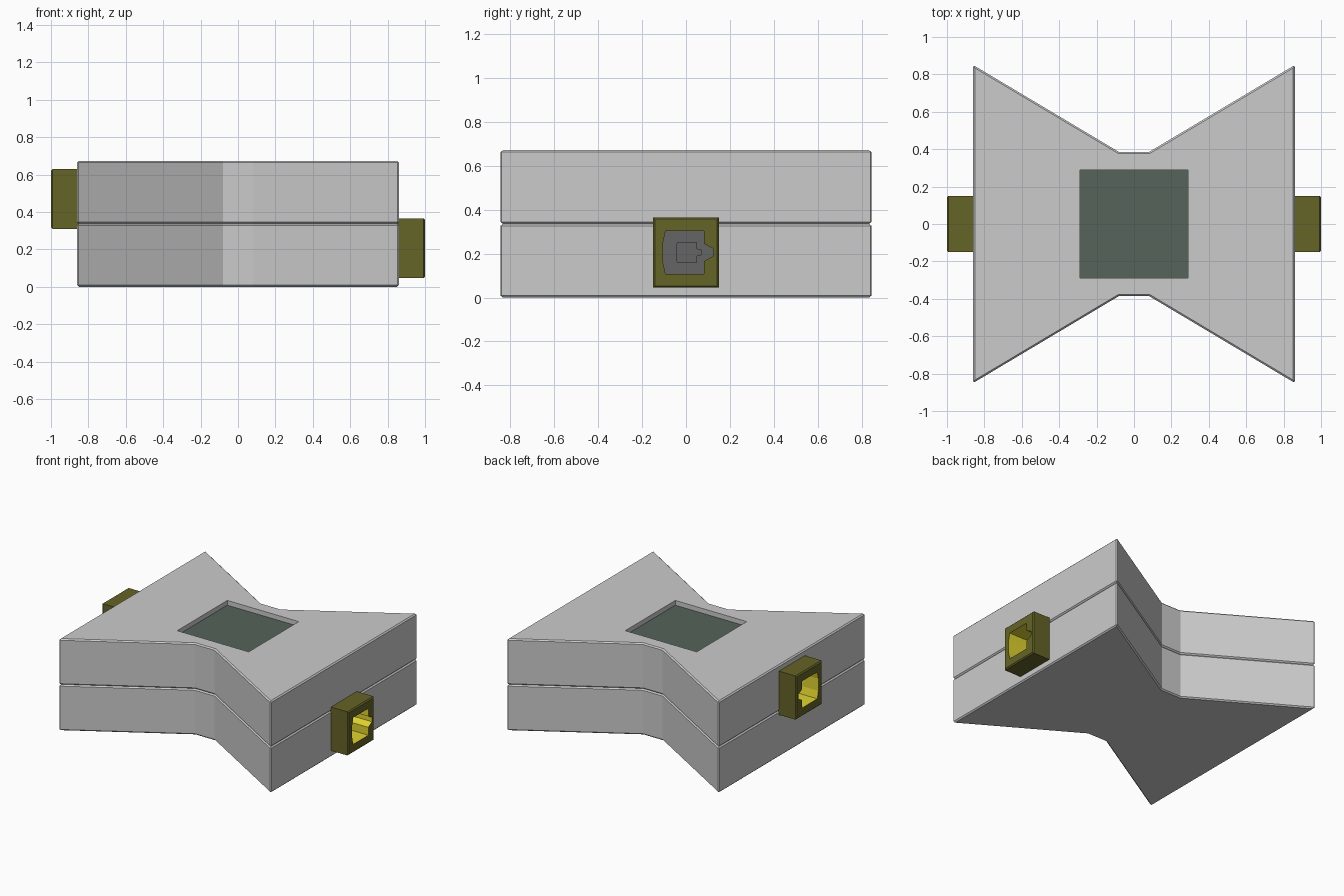
import bpy, bmesh

if "Cube" in bpy.data.objects:
    bpy.data.objects.remove(bpy.data.objects["Cube"])


def material(name, rgb):
    m = bpy.data.materials.new(name)
    m.diffuse_color = (*rgb, 1)
    m.use_nodes = True
    m.node_tree.nodes["Principled BSDF"].inputs["Base Color"].default_value = m.diffuse_color
    return m


olive = material("olive", (0.13, 0.125, 0.02))
yellow = material("yellow", (0.75, 0.65, 0.03))
dark_grey = material("dark_grey", (0.13, 0.13, 0.13))
green = material("dark_green", (0.09, 0.125, 0.1))


def prism(name, pts, lo, hi, axis="z"):
    """Extrude an outline along z (x, y points) or along x (y, z points)."""
    bm = bmesh.new()
    put = (lambda p, h: (p[0], p[1], h)) if axis == "z" else (lambda p, h: (h, p[0], p[1]))
    face = bm.faces.new([bm.verts.new(put(p, lo)) for p in pts])
    new = bmesh.ops.extrude_face_region(bm, geom=[face])["geom"]
    shift = (0, 0, hi - lo) if axis == "z" else (hi - lo, 0, 0)
    bmesh.ops.translate(bm, vec=shift, verts=[v for v in new if isinstance(v, bmesh.types.BMVert)])
    bmesh.ops.recalc_face_normals(bm, faces=bm.faces)
    me = bpy.data.meshes.new(name)
    bm.to_mesh(me)
    bm.free()
    ob = bpy.data.objects.new(name, me)
    bpy.context.collection.objects.link(ob)
    return ob


def rect(a, b, c, d):
    return [(a, c), (b, c), (b, d), (a, d)]


def apply_all(ob):
    bpy.context.view_layer.objects.active = ob
    for m in list(ob.modifiers):
        bpy.ops.object.modifier_apply(modifier=m.name)


def cut(ob, cutter):
    m = ob.modifiers.new("cut", "BOOLEAN")
    m.operation, m.solver, m.object = "DIFFERENCE", "EXACT", cutter


# Bow-tie body made of two bevelled slabs
X, Y, WX, WY = 0.86, 0.85, 0.08, 0.385
quarter = [(X, Y), (WX, WY)]
outline = (quarter + [(-x, y) for x, y in reversed(quarter)]
           + [(-x, -y) for x, y in quarter] + [(x, -y) for x, y in reversed(quarter)])
slabs = [prism("lower_slab", outline, 0, 0.336), prism("upper_slab", outline, 0.336, 0.672)]
for slab in slabs:
    b = slab.modifiers.new("bevel", "BEVEL")
    b.width, b.segments, b.limit_method = 0.009, 1, "ANGLE"
    b.angle_limit = 0.75

# Square recess with a dark panel
S = 0.29
helpers = [prism("recess_cutter", rect(-S, S, -S, S), 0.63, 0.8)]
cut(slabs[1], helpers[0])
panel = prism("screen_panel", rect(-S, S, -S, S), 0.625, 0.637)
panel.data.materials.append(green)

# Keyed socket outlines (y, z offset), symmetric in z
outer_half = [(-0.105, 0.045), (-0.093, 0.098), (0.082, 0.098), (0.082, 0.04), (0.125, 0.016)]
inner_half = [(-0.043, 0.022), (-0.039, 0.046), (0.047, 0.046), (0.047, 0.016), (0.07, 0.01)]


def keyed(half, zc):
    return [(y, zc + z) for y, z in half] + [(y, zc - z) for y, z in reversed(half)]


# Side connectors: right one low, left one high
for side, sx, zc in (("right", 1, 0.206), ("left", -1, 0.469)):
    box = rect(-0.15, 0.15, zc - 0.16, zc + 0.16)
    slot = prism(side + "_slot_cutter", box, sx * 0.72, sx * 1.1, "x")
    for slab in slabs:
        cut(slab, slot)

    block = prism(side + "_connector", box, sx * 0.72, sx * 1.0, "x")
    bm = bmesh.new()
    bm.from_mesh(block.data)
    rim = [e for e in bm.edges if all(abs(v.co.x) > 0.99 for v in e.verts)]
    bmesh.ops.bevel(bm, geom=rim, offset=0.008, segments=1, affect="EDGES")
    bm.to_mesh(block.data)
    bm.free()

    pocket = prism(side + "_pocket_cutter", keyed(outer_half, zc), sx * 0.8, sx * 1.05, "x")
    pin = prism(side + "_inner_cutter", keyed(inner_half, zc), sx * 0.76, sx * 1.05, "x")
    cut(block, pocket)
    cut(block, pin)
    apply_all(block)
    helpers += [slot, pocket, pin]

    # Colour socket walls yellow and socket floor dark grey
    block.data.materials.clear()
    for m in (olive, yellow, dark_grey):
        block.data.materials.append(m)
    for p in block.data.polygons:
        y, z, x = p.center.y, p.center.z - zc, abs(p.center.x)
        inside = abs(y) < 0.135 and abs(z) < 0.14
        if inside and abs(p.normal.x) < 0.5:
            p.material_index = 1
        elif inside and 0.73 < x < 0.9:
            p.material_index = 2
        else:
            p.material_index = 0

for slab in slabs:
    apply_all(slab)
for h in helpers:
    bpy.data.objects.remove(h)
